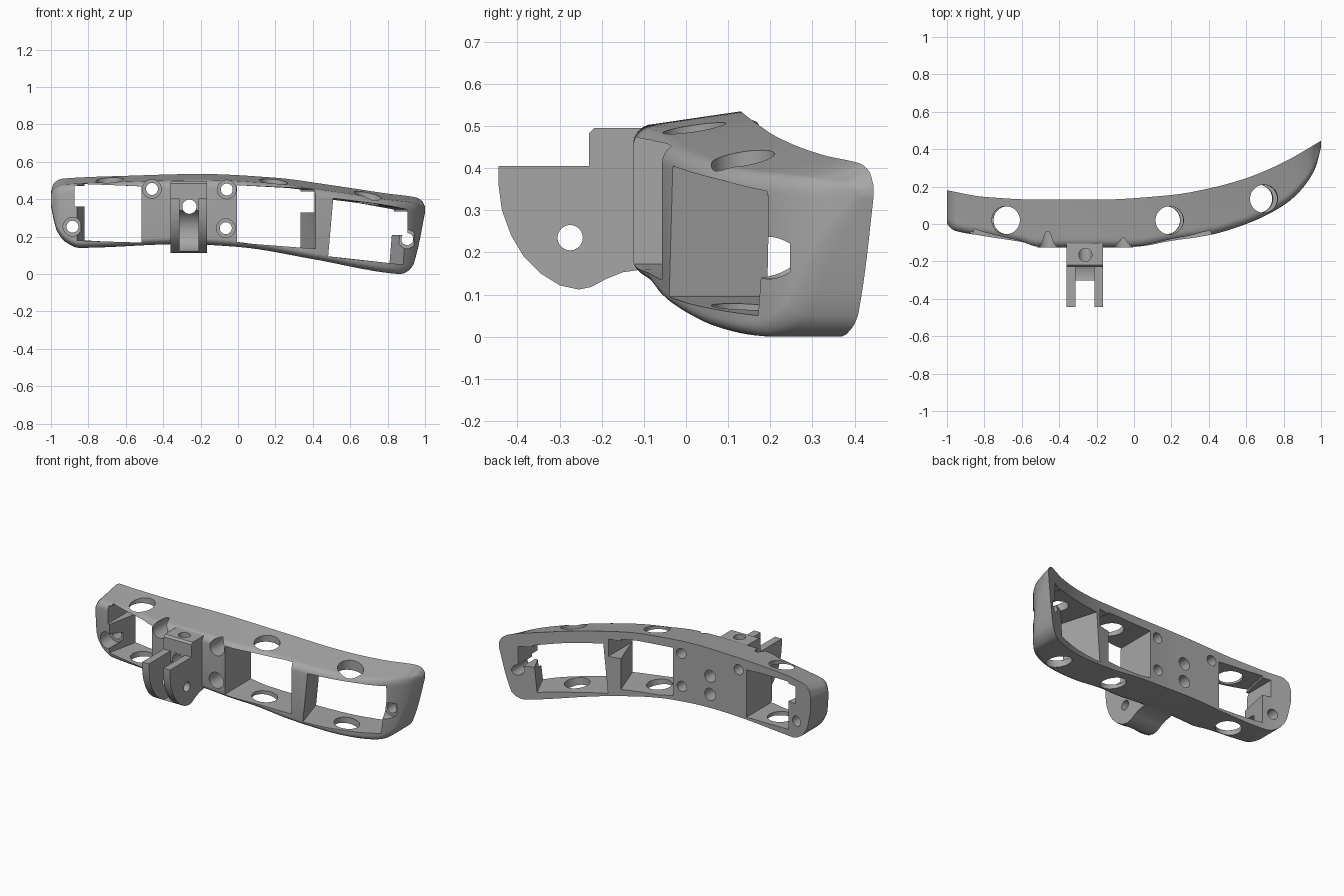
import bpy, bmesh, math
from mathutils import Matrix, Vector

if "Cube" in bpy.data.objects:
    bpy.data.objects.remove(bpy.data.objects["Cube"])

grey = bpy.data.materials.new("plain grey")
grey.use_nodes = True
grey.diffuse_color = (0.38, 0.38, 0.38, 1)
grey.node_tree.nodes["Principled BSDF"].inputs["Base Color"].default_value = grey.diffuse_color


def finish(name, bm):
    bmesh.ops.recalc_face_normals(bm, faces=bm.faces)
    mesh = bpy.data.meshes.new(name)
    bm.to_mesh(mesh)
    bm.free()
    ob = bpy.data.objects.new(name, mesh)
    mesh.materials.append(grey)
    bpy.context.collection.objects.link(ob)
    return ob


def loft(name, rings):
    """Skin a list of equal rings and cap both ends."""
    bm = bmesh.new()
    rows = [[bm.verts.new(p) for p in ring] for ring in rings]
    n = len(rows[0])
    for a, b in zip(rows, rows[1:]):
        for i in range(n):
            j = (i + 1) % n
            bm.faces.new((a[i], a[j], b[j], b[i]))
    bm.faces.new(rows[0])
    bm.faces.new(rows[-1])
    return finish(name, bm)


def box(name, x, y, z):
    return loft(name, [[(x[0], y[i], z[j]) for i, j in ((0, 0), (1, 0), (1, 1), (0, 1))],
                       [(x[1], y[i], z[j]) for i, j in ((0, 0), (1, 0), (1, 1), (0, 1))]])


def rod(name, start, end, radius):
    a, b = Vector(start), Vector(end)
    turn = (b - a).to_track_quat('Z', 'Y').to_matrix().to_4x4()
    bm = bmesh.new()
    bmesh.ops.create_cone(bm, cap_ends=True, segments=40, radius1=radius, radius2=radius,
                          depth=(b - a).length, matrix=Matrix.Translation((a + b) / 2) @ turn)
    return finish(name, bm)


def combine(target, tool, how='DIFFERENCE'):
    tool.hide_render = True
    mod = target.modifiers.new("combine", 'BOOLEAN')
    mod.object, mod.operation, mod.solver = tool, how, 'EXACT'
    bpy.context.view_layer.objects.active = target
    bpy.ops.object.modifier_apply(modifier=mod.name)
    bpy.data.objects.remove(tool)


def curve(points):
    """Monotone cubic through the points, as a function of x."""
    d = [(q[1] - p[1]) / (q[0] - p[0]) for p, q in zip(points, points[1:])]
    m = [d[0]] + [2 * a * b / (a + b) if a * b > 0 else 0 for a, b in zip(d, d[1:])] + [d[-1]]

    def f(x):
        i = max(k for k in range(len(d)) if k == 0 or points[k][0] <= x)
        (x0, y0), (x1, y1) = points[i], points[i + 1]
        h = x1 - x0
        t = (x - x0) / h
        return (y0 * (1 + 2 * t) * (1 - t) ** 2 + h * m[i] * t * (1 - t) ** 2
                + y1 * t * t * (3 - 2 * t) + h * m[i + 1] * t * t * (t - 1))
    return f


# Curved bar: four edge curves define every cross-section
top = curve([(-1, .44), (-.985, .485), (-.94, .51), (-.6, .525), (-.2, .535), (.2, .515),
             (.5, .475), (.8, .43), (.95, .41), (.985, .39), (1, .36)])
bottom = curve([(-1, .36), (-.97, .235), (-.92, .17), (-.85, .14), (-.3, .16), (0, .145),
                (.4, .08), (.8, .006), (.87, 0), (.93, .035), (.96, .13), (1, .33)])
back = curve([(-1, .18), (-.8, .145), (-.5, .13), (-.2, .13), (.2, .155), (.4, .19),
              (.6, .245), (.8, .33), (1, .445)])
front = curve([(-1, 0), (-.96, -.035), (-.8, -.065), (-.6, -.1), (-.52, -.125), (0, -.125),
               (.2, -.09), (.4, -.06), (.6, 0), (.8, .1), (.9, .19), (.97, .3), (1, .41)])


def section(x):
    zt, zb, yb, yf = top(x), bottom(x), back(x), front(x)
    h = zt - zb
    drop = min(.03, h * .15)
    ry, rt, rb = min(.05, (yb - yf) * .4), min(.045, h * .3), min(.035, h * .3)
    ring = [(x, yb, zb), (x, yb, zt)]
    arc = [math.pi / 2 * k / 6 for k in range(7)]
    ring += [(x, yf + ry - ry * math.sin(a), zt - drop - rt + rt * math.cos(a)) for a in arc]
    ring += [(x, yf + ry - ry * math.cos(a), zb + rb - rb * math.sin(a)) for a in arc]
    return ring


steps = 80
bar = loft("curved_bar", [section(math.sin(math.pi * (k / steps - .5))) for k in range(steps + 1)])


# Windows: slanted prisms; x is given at y = 0 with a slope along y
def window(left, lslope, right, rslope, tops, bottoms, lean=0):
    def ring(y):
        l, r = left + lslope * y, right + rslope * y
        return [(l, y, bottoms[0]), (r, y, bottoms[1]),
                (r + lean, y, tops[1]), (l + lean, y, tops[0])]
    combine(bar, loft("window_cutter", [ring(-.3), ring(.6)]))


window(-.85, .2, -.515, 0, (.482, .468), (.18, .168))
window(-.005, 0, .395, -.35, (.475, .452), (.172, .135))
window(.47, -.3, .96, -.45, (.405, .345), (.095, .05), .03)

# Side notches in the windows
for x, y, z in (((-.875, -.8), (-.2, .4), (.36, .47)),
                ((.3, .41), (-.2, .4), (.33, .44)),
                ((.8, .905), (-.2, .6), (.21, .335))):
    combine(bar, box("notch_cutter", x, y, z))

# Large round openings through the upper and lower walls
for x, y, tilt in ((-.68, .02, -.01), (.18, .02, .02), (.685, .135, .03)):
    combine(bar, rod("round_opening_cutter", (x - tilt, y, -.1), (x + tilt, y, .7), .075))

# Hinge bracket on the front pad
outline = [(-.05, .16), (-.1, .16), (-.15, .153), (-.19, .137), (-.225, .118), (-.255, .112),
           (-.3, .122), (-.345, .15), (-.385, .19), (-.415, .24), (-.437, .3), (-.445, .36),
           (-.445, .405), (-.23, .405), (-.23, .483), (-.218, .495), (-.05, .495)]
hinge = loft("hinge_bracket", [[(x, y, z) for y, z in outline] for x in (-.36, -.165)])
slot = (-.313, -.212)
pin = (-.275, .235)
combine(hinge, rod("slot_cutter", (slot[0], *pin), (slot[1], *pin), .115))
combine(hinge, box("slot_cutter", slot, (-.5, -.34), (0, .6)))
combine(hinge, box("slot_cutter", slot, (-.5, -.231), (.235, .42)))
combine(hinge, rod("pin_hole_cutter", (-.5, *pin), (0, *pin), .03))
combine(hinge, rod("top_hole_cutter", (-.26, -.165, .36), (-.26, -.165, .6), .035))
combine(bar, hinge, 'UNION')

# Centre holes: one through, one blind from the back
combine(bar, rod("centre_hole_cutter", (-.26, -.6, .36), (-.26, .4, .36), .038))
combine(bar, rod("blind_hole_cutter", (-.26, -.06, .245), (-.26, .4, .245), .038))

# Screw holes with counterbores from the front
for x, z, floor in ((-.46, .455, .03), (-.06, .452, .03), (-.065, .245, .03),
                    (-.885, .253, .05), (.905, .187, .247)):
    combine(bar, rod("counterbore_cutter", (x, -.4, z), (x, floor, z), .05))
    combine(bar, rod("screw_hole_cutter", (x, -.4, z), (x, .7, z), .032))

# Smooth shading with crisp edges
bpy.ops.object.select_all(action='DESELECT')
bar.select_set(True)
bpy.context.view_layer.objects.active = bar
bpy.ops.object.shade_smooth_by_angle(angle=math.radians(30))
